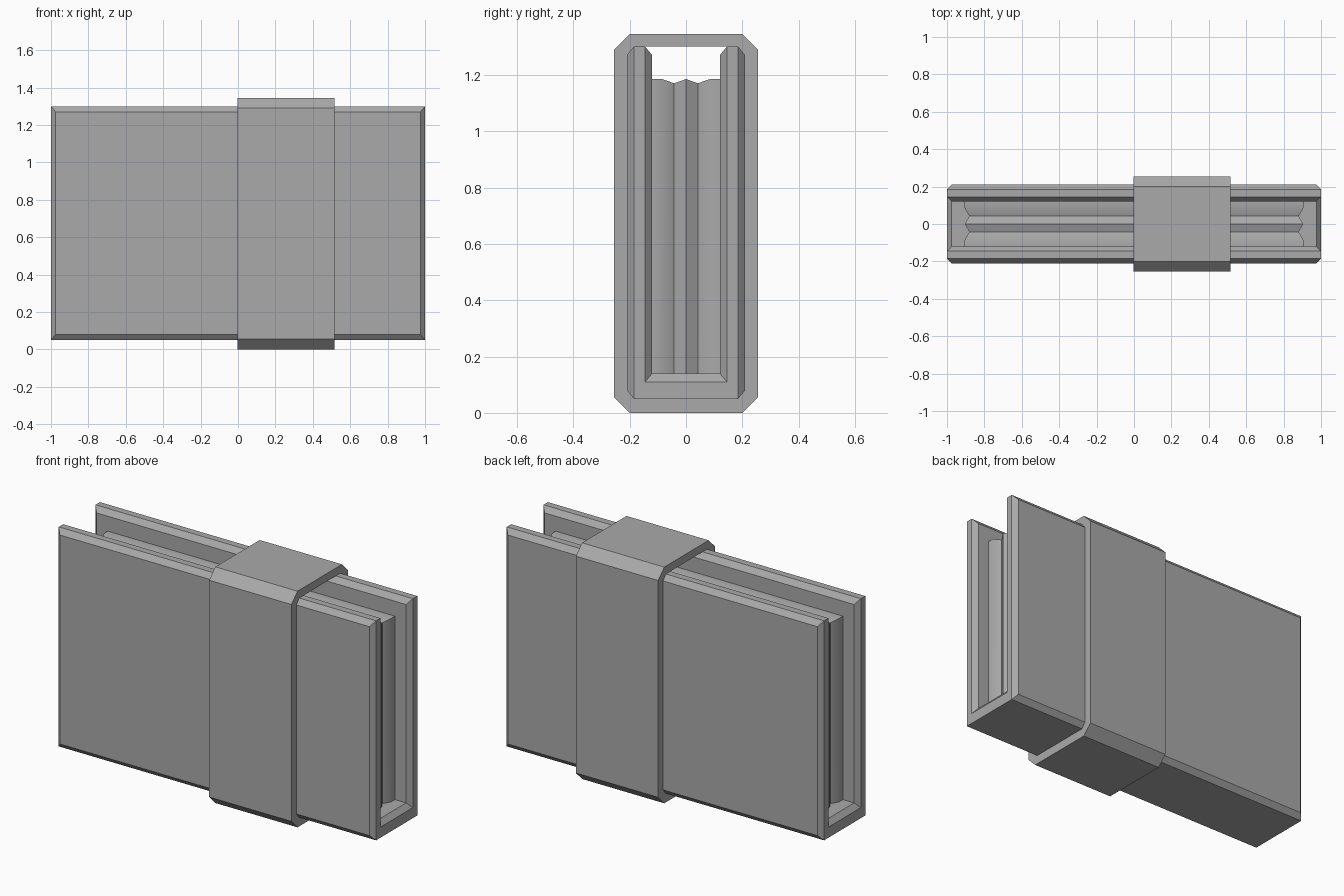
import bpy, bmesh, math

cube = bpy.data.objects.get("Cube")
if cube:
    bpy.data.objects.remove(cube)

GREY = (0.4, 0.4, 0.4, 1)
grey = bpy.data.materials.new("plain grey")
grey.diffuse_color = GREY
grey.use_nodes = True
grey.node_tree.nodes["Principled BSDF"].inputs["Base Color"].default_value = GREY


def finish(name, bm):
    bmesh.ops.remove_doubles(bm, verts=bm.verts, dist=0.0005)
    bmesh.ops.recalc_face_normals(bm, faces=bm.faces)
    mesh = bpy.data.meshes.new(name)
    bm.to_mesh(mesh)
    bm.free()
    mesh.materials.append(grey)
    obj = bpy.data.objects.new(name, mesh)
    bpy.context.collection.objects.link(obj)
    return obj


def mirrored(half):
    """Close a (y, z) half profile by mirroring it across y = 0."""
    return half + [(-y, z) for y, z in reversed(half)]


def ring(bm, x, profile):
    return [bm.verts.new((x, y, z)) for y, z in profile]


def bridge(bm, a, b):
    n = len(a)
    for i in range(n):
        j = (i + 1) % n
        bm.faces.new((a[i], a[j], b[j], b[i]))


# Cover: a U-shaped jacket with bevelled rims and ends
Y_OUT, Y_IN, BOTTOM, TOP, FLOOR, BEVEL = 0.21, 0.12, 0.05, 1.30, 0.14, 0.025
RISE = 0.03
yo, yi = Y_OUT - BEVEL, Y_IN + BEVEL
body = mirrored([(yo, BOTTOM), (Y_OUT, BOTTOM + RISE), (Y_OUT, TOP - RISE),
                 (yo, TOP), (yi, TOP), (Y_IN, TOP - RISE), (Y_IN, FLOOR)])
end = mirrored([(yo, BOTTOM), (yo, BOTTOM), (yo, TOP), (yo, TOP),
                (yi, TOP), (yi, TOP), (yi, FLOOR - RISE)])
bm = bmesh.new()
rings = [ring(bm, x, p) for x, p in
         ((-1, end), (-1 + BEVEL, body), (1 - BEVEL, body), (1, end))]
for a, b in zip(rings, rings[1:]):
    bridge(bm, a, b)
for r in (rings[0], rings[-1]):
    # end cap as two upright walls and a floor strip
    bm.faces.new((r[1], r[2], r[4], r[6]))
    bm.faces.new((r[12], r[11], r[9], r[7]))
    bm.faces.new((r[0], r[6], r[7], r[13]))
finish("cover", bm)

# Inner block: grooves run over the top and down both ends
bm = bmesh.new()
rows = []
for y, groove in ((-0.12, 0), (-0.085, 0), (-0.042, 1), (0, 0),
                  (0.042, 1), (0.085, 0), (0.12, 0)):
    x, z = 0.905 - 0.025 * groove, 1.185 - 0.015 * groove
    rows.append([bm.verts.new(c) for c in
                 ((-x, y, FLOOR), (x, y, FLOOR), (x, y, z), (-x, y, z))])
for a, b in zip(rows, rows[1:]):
    bridge(bm, a, b)
bm.faces.new(rows[0])
bm.faces.new(rows[-1])
block = finish("inner_block", bm)
bpy.ops.object.select_all(action="DESELECT")
block.select_set(True)
bpy.context.view_layer.objects.active = block
bpy.ops.object.shade_smooth_by_angle(angle=math.radians(32))

# Strap: a chamfered hollow band round the cover
outer = mirrored([(0.20, 0), (0.255, 0.055), (0.255, 1.29), (0.20, 1.345)])
inner = mirrored([(yo, BOTTOM), (Y_OUT, BOTTOM + RISE),
                  (Y_OUT, TOP - RISE), (yo, TOP)])
bm = bmesh.new()
X0, X1 = -0.003, 0.515
loops = [ring(bm, x, p) for x, p in
         ((X0, outer), (X1, outer), (X1, inner), (X0, inner))]
for i in range(4):
    bridge(bm, loops[i], loops[(i + 1) % 4])
finish("strap", bm)
